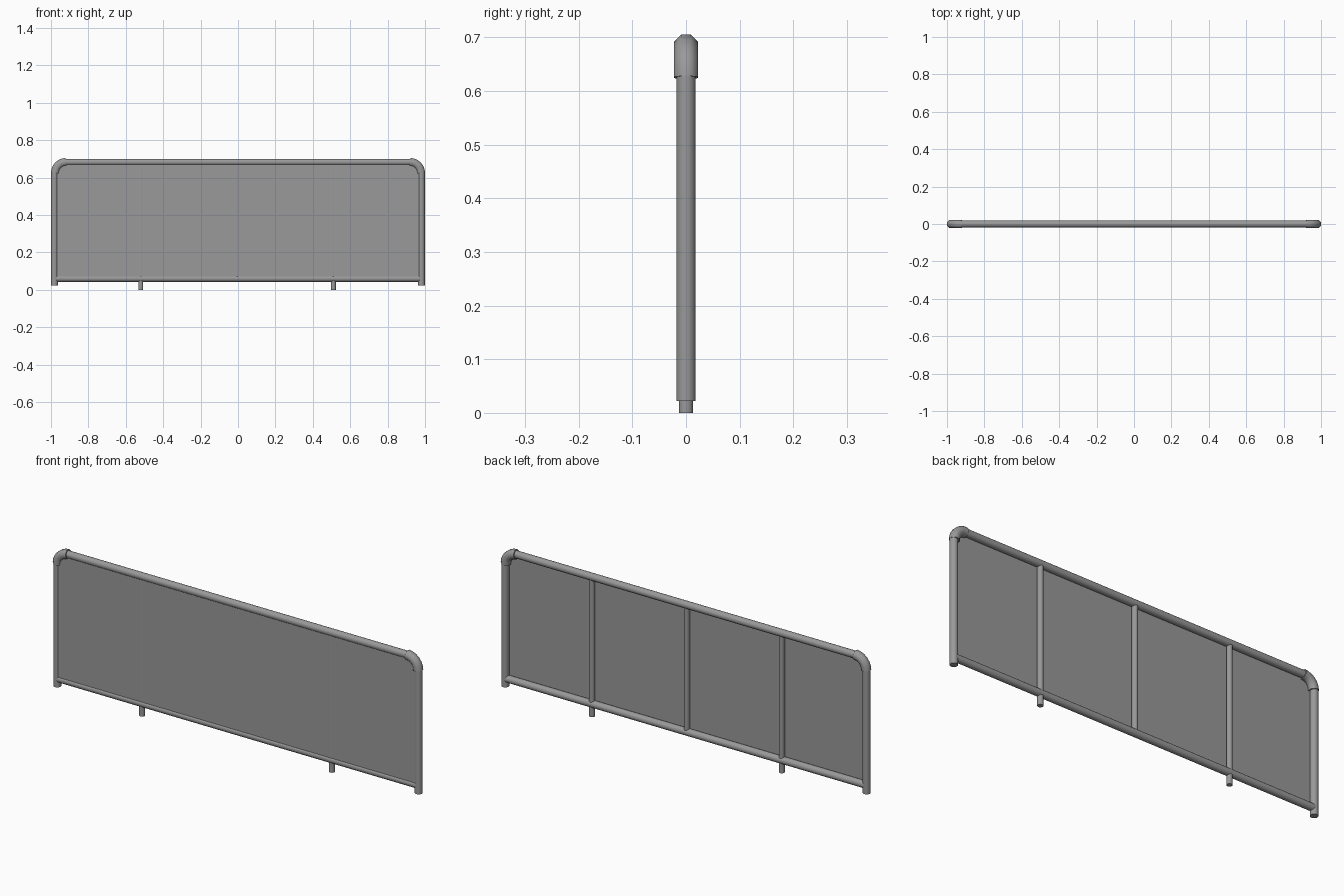
import bpy, bmesh
from math import pi, sin, cos
from mathutils import Vector

if "Cube" in bpy.data.objects:
    bpy.data.objects.remove(bpy.data.objects["Cube"])

PX, TOP, LOW = 0.978, 0.683, 0.060   # elbow end, top rail and bottom rail centre lines
BEND = 0.058                         # elbow bend radius
POST = 0.981                         # post centre line

# Dark grey painted metal
metal = bpy.data.materials.new("dark_metal")
metal.diffuse_color = (0.32, 0.32, 0.32, 1)
metal.use_nodes = True
metal.node_tree.nodes["Principled BSDF"].inputs["Base Color"].default_value = metal.diffuse_color


def finish(name, bm):
    bmesh.ops.recalc_face_normals(bm, faces=bm.faces)
    mesh = bpy.data.meshes.new(name)
    bm.to_mesh(mesh)
    bm.free()
    mesh.materials.append(metal)
    ob = bpy.data.objects.new(name, mesh)
    bpy.context.collection.objects.link(ob)
    bpy.ops.object.select_all(action='DESELECT')
    ob.select_set(True)
    bpy.context.view_layer.objects.active = ob
    bpy.ops.object.shade_smooth_by_angle(angle=pi / 3.5)
    return ob


def tube(name, path, radius, sides):
    """Sweep a round section along a path in the xz plane."""
    bm = bmesh.new()
    pts = [Vector((x, 0, z)) for x, z in path]
    rings = []
    for i, p in enumerate(pts):
        t = (pts[min(i + 1, len(pts) - 1)] - pts[max(i - 1, 0)]).normalized()
        n = t.cross(Vector((0, 1, 0)))
        ring = []
        for k in range(sides):
            a = 2 * pi * (k + 0.5) / sides
            ring.append(bm.verts.new(p + n * radius * cos(a) + Vector((0, radius * sin(a), 0))))
        rings.append(ring)
    for r0, r1 in zip(rings, rings[1:]):
        for k in range(sides):
            j = (k + 1) % sides
            bm.faces.new((r0[k], r0[j], r1[j], r1[k]))
    bm.faces.new(rings[0])
    bm.faces.new(rings[-1])
    return finish(name, bm)


def corner(side, steps=6):
    """Arc from the post up into the top rail."""
    return [(side * (PX - BEND + BEND * cos(pi / 2 * i / steps)),
             TOP - BEND + BEND * sin(pi / 2 * i / steps)) for i in range(steps + 1)]


# Mirrored posts, elbows and sheet panels
for side, label in ((-1, "left"), (1, "right")):
    tube(f"{label}_post", [(side * POST, 0.022), (side * POST, TOP - BEND + 0.004)], 0.018, 16)
    tube(f"{label}_elbow", corner(side), 0.0238, 8)

    bm = bmesh.new()
    seam = -0.005 + side * 0.0008
    outline = [(seam, LOW), (side * PX, LOW)] + corner(side) + [(seam, TOP)]
    face = bm.faces.new([bm.verts.new((x, -0.0125, z)) for x, z in outline])
    ext = bmesh.ops.extrude_face_region(bm, geom=[face], use_keep_orig=True)
    bmesh.ops.translate(bm, vec=(0, 0.002, 0),
                        verts=[g for g in ext["geom"] if isinstance(g, bmesh.types.BMVert)])
    finish(f"{label}_panel", bm)

# Horizontal rails
tube("top_rail", [(-PX + BEND - 0.004, TOP), (PX - BEND + 0.004, TOP)], 0.0178, 16)
tube("bottom_rail", [(-PX, LOW), (PX, LOW)], 0.0175, 16)

# Uprights behind the panels; the outer two continue down as feet
for name, x, base in (("left_upright", -0.52, 0), ("middle_upright", -0.005, LOW),
                      ("right_upright", 0.51, 0)):
    tube(name, [(x, base), (x, TOP)], 0.0133, 16)
